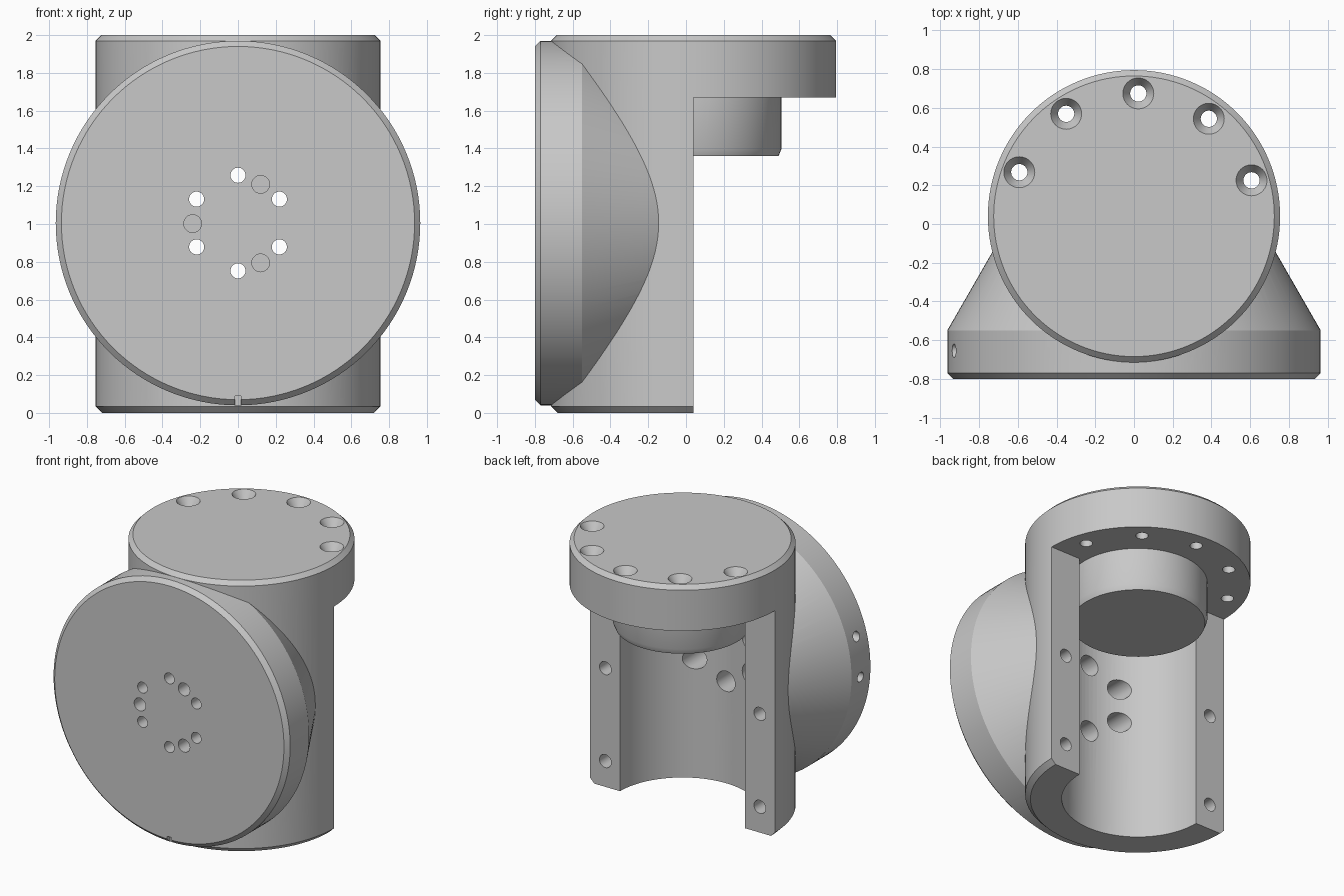
import bpy, bmesh, math
from mathutils import Matrix, Vector

cube = bpy.data.objects.get("Cube")
if cube:
    bpy.data.objects.remove(cube, do_unlink=True)

grey = bpy.data.materials.new("machined grey")
grey.use_nodes = True
grey.diffuse_color = (0.58, 0.58, 0.58, 1)
grey.node_tree.nodes["Principled BSDF"].inputs["Base Color"].default_value = grey.diffuse_color

AXIS_Y = 0.04        # y of the upright column's axis
DISC_Z = 1.005       # height of the front disc's axis
UP, BACK, SIDE = Vector((0, 0, 1)), Vector((0, 1, 0)), Vector((1, 0, 0))


def add_object(name, bm):
    bmesh.ops.recalc_face_normals(bm, faces=bm.faces)
    mesh = bpy.data.meshes.new(name)
    bm.to_mesh(mesh)
    bm.free()
    mesh.materials.append(grey)
    obj = bpy.data.objects.new(name, mesh)
    bpy.context.collection.objects.link(obj)
    return obj


def turned(name, profile, origin, axis=UP, sides=32):
    """Solid of revolution from (radius, distance along axis) pairs."""
    bm = bmesh.new()
    rings = []
    for r, h in profile:
        rings.append([bm.verts.new((r * math.cos(math.tau * i / sides),
                                    r * math.sin(math.tau * i / sides), h))
                      for i in range(sides)])
    for low, high in zip(rings, rings[1:]):
        for i in range(sides):
            j = (i + 1) % sides
            bm.faces.new((low[i], low[j], high[j], high[i]))
    bm.faces.new(rings[0])
    bm.faces.new(rings[-1])
    turn = axis.to_track_quat('Z', 'Y').to_matrix().to_4x4()
    bm.transform(Matrix.Translation(origin) @ turn)
    return add_object(name, bm)


def block(name, low, high):
    bm = bmesh.new()
    bmesh.ops.create_cube(bm, size=1)
    low, high = Vector(low), Vector(high)
    bm.transform(Matrix.Translation((low + high) / 2) @ Matrix.Diagonal((*(high - low), 1)))
    return add_object(name, bm)


def combine(target, tool, operation='DIFFERENCE'):
    mod = target.modifiers.new(operation, 'BOOLEAN')
    mod.operation, mod.solver, mod.object = operation, 'EXACT', tool
    graph = bpy.context.evaluated_depsgraph_get()
    graph.update()
    mesh = bpy.data.meshes.new_from_object(target.evaluated_get(graph))
    target.modifiers.clear()
    target.data = mesh
    bpy.data.objects.remove(tool, do_unlink=True)


def drill(target, origin, profile, axis):
    combine(target, turned("drill", profile, origin, axis))


# Upright column with chamfered ends
body = turned("housing_body", [(0.72, 0), (0.755, 0.035), (0.755, 1.97), (0.725, 2)],
              (0, AXIS_Y, 0), sides=128)

# Front disc tapering back into the column
disc = turned("front_disc", [(0.935, -0.8), (0.965, -0.77), (0.965, -0.55), (0.65, -0.002)],
              (0, 0, DISC_Z), BACK, 128)
combine(body, disc, 'UNION')

# Open back below the flange, and the round bore
combine(body, block("back_opening", (-1.2, AXIS_Y, -0.2), (1.2, 1.2, 1.67)))
combine(body, turned("bore", [(0.51, -0.2), (0.51, 1.67)], (0, AXIS_Y, 0), sides=96))

# Locating plug under the flange
plug = turned("locating_plug", [(0.45, 1.36), (0.466, 1.40), (0.466, 1.72)],
              (0, AXIS_Y, 0), sides=96)
combine(body, plug, 'UNION')

# Countersunk flange holes
for step in range(-2, 3):
    a = math.radians(88 + 35.5 * step)
    drill(body, (0.635 * math.cos(a), AXIS_Y + 0.635 * math.sin(a), 0),
          [(0.042, 1.5), (0.042, 1.94), (0.08, 2.0), (0.08, 2.1)], UP)

# Through bolt holes in the disc, counterbored from the bore
for k in range(6):
    a = math.radians(30 + 60 * k)
    drill(body, (0.253 * math.cos(a), 0, DISC_Z + 0.253 * math.sin(a)),
          [(0.04, -0.9), (0.04, -0.65), (0.075, -0.65), (0.075, -0.3)], BACK)

# Blind dowel holes in the disc
for k in range(3):
    a = math.radians(60 + 120 * k)
    drill(body, (0.24 * math.cos(a), 0, DISC_Z - 0.003 + 0.24 * math.sin(a)),
          [(0.047, -0.9), (0.047, -0.65)], BACK)

# Blind screw holes in the two back walls
for x in (-0.63, 0.63):
    for z in (0.19, 0.875):
        drill(body, (x, 0, z), [(0.048, AXIS_Y - 0.25), (0.048, 0.2)], BACK)

# Blind holes in the right rim of the disc
for z in (0.97, 1.26):
    drill(body, (0, -0.655, z), [(0.035, -1.1), (0.035, -0.75)], SIDE)

# Index notch at the foot of the disc
combine(body, block("notch", (-0.017, -0.9, 0), (0.017, -0.77, 0.09)))

bpy.ops.object.select_all(action='DESELECT')
body.select_set(True)
bpy.context.view_layer.objects.active = body
bpy.ops.object.shade_smooth_by_angle(angle=math.radians(25))
